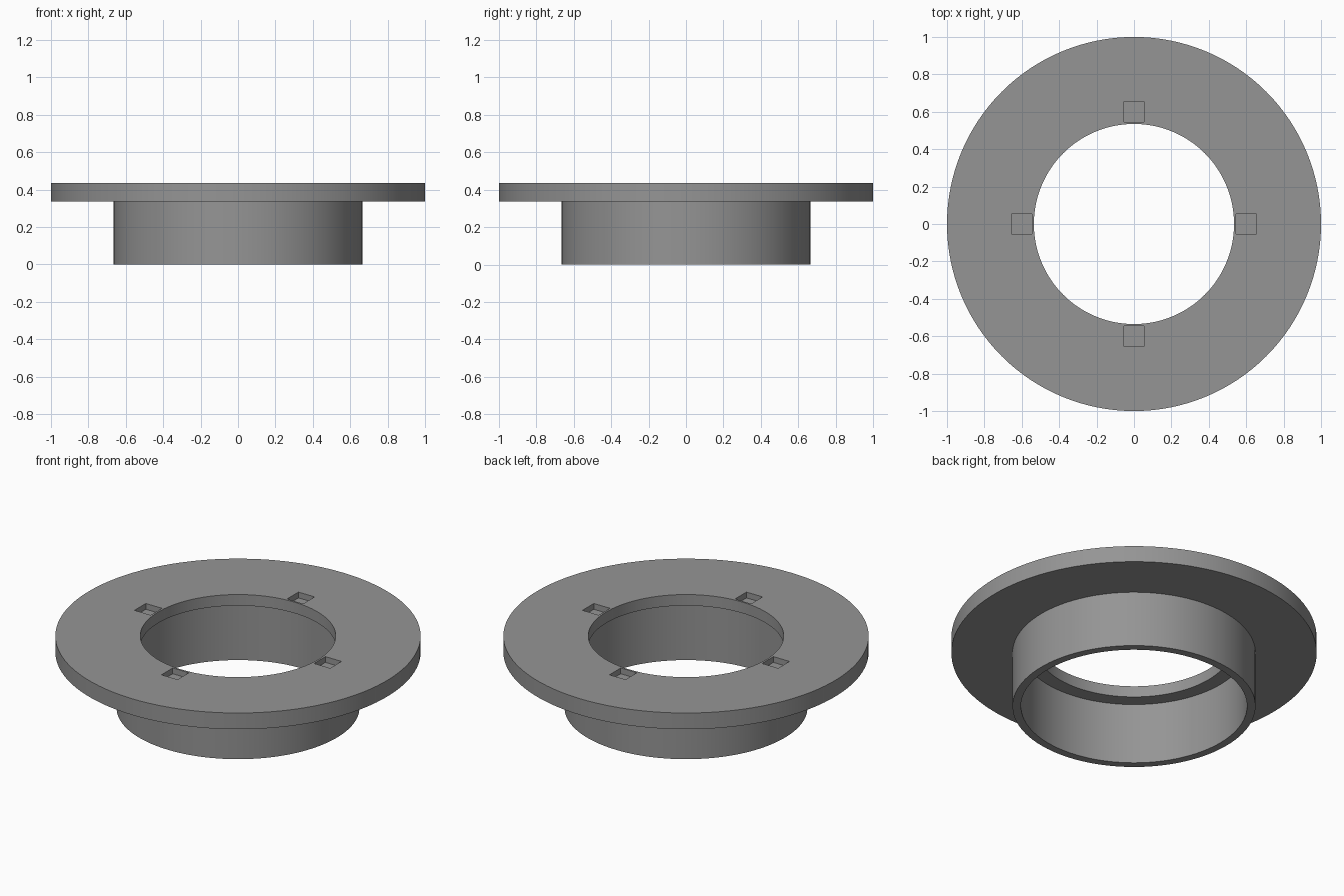
import bpy, bmesh, math
from mathutils import Matrix, Vector

if "Cube" in bpy.data.objects:
    bpy.data.objects.remove(bpy.data.objects["Cube"])

SEGMENTS = 128
TOP = 0.435

grey = bpy.data.materials.new("plain grey")
grey.diffuse_color = (0.3, 0.3, 0.3, 1)
grey.use_nodes = True
grey.node_tree.nodes["Principled BSDF"].inputs["Base Color"].default_value = grey.diffuse_color


def add_object(name, bm):
    bmesh.ops.recalc_face_normals(bm, faces=bm.faces)
    mesh = bpy.data.meshes.new(name)
    bm.to_mesh(mesh)
    bm.free()
    mesh.materials.append(grey)
    obj = bpy.data.objects.new(name, mesh)
    bpy.context.collection.objects.link(obj)
    return obj


def lathe(name, profile):
    """Revolve a closed (radius, height) profile around z."""
    bm = bmesh.new()
    rings = []
    for i in range(SEGMENTS):
        a = 2 * math.pi * i / SEGMENTS
        rings.append([bm.verts.new((r * math.cos(a), r * math.sin(a), z)) for r, z in profile])
    n = len(profile)
    for i in range(SEGMENTS):
        here, after = rings[i], rings[(i + 1) % SEGMENTS]
        for j in range(n):
            k = (j + 1) % n
            bm.faces.new((here[j], after[j], after[k], here[k]))
    return add_object(name, bm)


# Collar: wide flange on top, thin skirt below, inner lip above the wider bore
collar = lathe("flanged_collar", [
    (0.535, TOP), (1.0, TOP), (1.0, 0.337), (0.665, 0.337),
    (0.665, 0.0), (0.619, 0.0), (0.619, 0.368), (0.535, 0.368)])

# Four shallow square sockets around the opening
bm = bmesh.new()
for i in range(4):
    a = i * math.pi / 2
    place = (Matrix.Translation(Vector((0.6 * math.cos(a), 0.6 * math.sin(a), TOP)))
             @ Matrix.Diagonal((0.108, 0.108, 0.07, 1)))
    bmesh.ops.create_cube(bm, size=1, matrix=place)
cutter = add_object("socket_cutter", bm)
cutter.hide_render = True

cut = collar.modifiers.new("sockets", 'BOOLEAN')
cut.operation = 'DIFFERENCE'
cut.solver = 'EXACT'
cut.object = cutter
bpy.context.view_layer.objects.active = collar
collar.select_set(True)
cutter.select_set(False)
bpy.ops.object.modifier_apply(modifier=cut.name)
bpy.data.objects.remove(cutter)

# Smooth round walls, crisp rims
bpy.ops.object.shade_smooth_by_angle(angle=math.radians(30))
